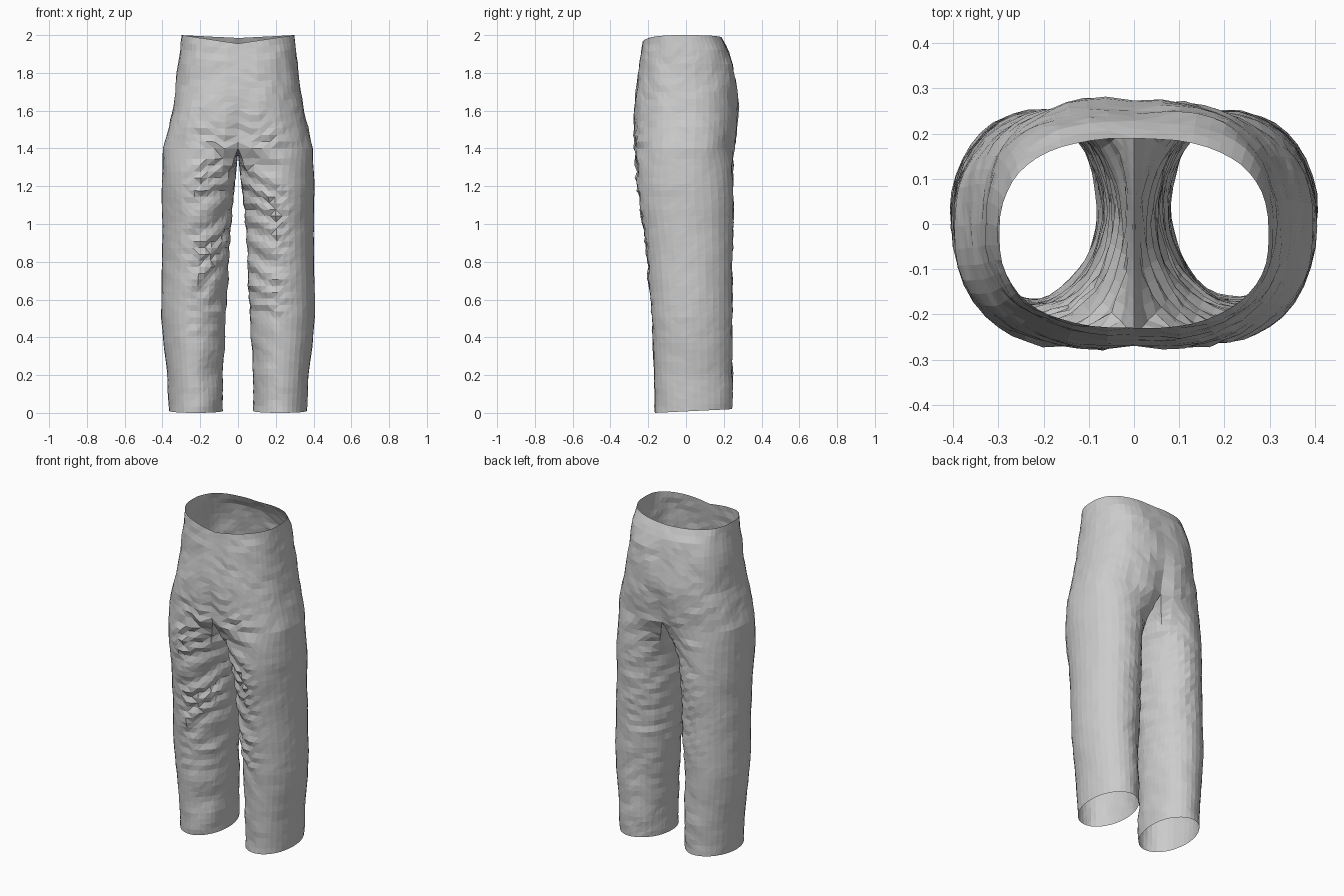
import bpy, bmesh, math
from mathutils import Vector, noise

if "Cube" in bpy.data.objects:
    bpy.data.objects.remove(bpy.data.objects["Cube"])

# leg profile: z, inner x, outer x, front y, back y
LEG = [(0, .08, .365, -.165, .245), (.2, .08, .375, -.168, .245), (.5, .065, .408, -.18, .245),
       (.8, .05, .402, -.203, .245), (1, .038, .40, -.228, .25), (1.2, .02, .405, -.258, .25),
       (1.4, .004, .398, -.275, .262)]
# hip and waist profile: z, half width, front y, back y
HIP = [(1.4, .398, -.275, .262), (1.5, .372, -.28, .275), (1.6, .345, -.28, .28), (1.7, .332, -.268, .272),
       (1.85, .315, -.25, .25), (1.93, .306, -.238, .225), (2, .298, -.23, .19)]
CROTCH, OUT, INN = 1.4, 26, 11   # crotch height, outer arc steps, inner arc points
SPREAD = math.radians(138)


def at(table, z):
    """Interpolate a profile table at height z."""
    for a, b in zip(table, table[1:]):
        if z <= b[0]:
            t = (z - a[0]) / (b[0] - a[0])
            return [p + (q - p) * t for p, q in zip(a[1:], b[1:])]
    return table[-1][1:]


def power(v, e):
    return math.copysign(abs(v) ** e, v)


def hip_arc(z):
    """Half outline of the hips, front centre to back centre."""
    w, yf, yb = at(HIP, z)
    cy, ry = (yf + yb) / 2, (yb - yf) / 2
    lift = max(0, (z - CROTCH) / .6)
    pts = []
    for i in range(OUT + 1):
        a = -math.pi / 2 + math.pi * i / OUT
        x = w * power(math.cos(a), .8) if 0 < i < OUT else 0
        y = ry * power(math.sin(a), .8)
        y *= 1 - .11 * math.exp(-(x / .05) ** 2) * max(0, 1 - abs(z - 1.42) / .28)
        drop = (.045 if y < 0 else .015) * (1 - x / w) * lift
        pts.append(Vector((x, cy + y, z - drop)))
    return pts


def leg_ring(z):
    """Closed leg outline: outer arc first, then the inner arc."""
    x0, x1, yf, yb = at(LEG, z)
    angles = [-SPREAD + 2 * SPREAD * i / OUT for i in range(OUT + 1)]
    gap = 2 * math.pi - 2 * SPREAD
    angles += [SPREAD + gap * (i + 1) / (INN + 1) for i in range(INN)]
    pts = []
    for a in angles:
        tilt = .02 * (math.sin(a) + 1) / 2 * max(0, 1 - z / .3)
        pts.append(Vector(((x0 + x1) / 2 + (x1 - x0) / 2 * math.cos(a),
                           (yf + yb) / 2 + (yb - yf) / 2 * math.sin(a), z + tilt)))
    return pts


def crotch_ring():
    """Hip outline closed by a sagging centre seam."""
    pts = hip_arc(CROTCH)
    f, b = pts[0], pts[-1]
    for i in range(INN):
        t = (i + 1) / (INN + 1)
        p = b.lerp(f, t)
        p.z -= .035 * math.sin(math.pi * t)
        pts.append(p)
    return pts


def bridge(bm, low, high, closed):
    n = len(low) if closed else OUT
    for i in range(n):
        j = (i + 1) % len(low)
        bm.faces.new((low[i], low[j], high[j], high[i]))


bm = bmesh.new()
seam = crotch_ring()
for side in (-1, 1):
    rings = []
    # legs, blending into the crotch shape near the top
    for k in range(41):
        z = 1.345 * k / 40
        t = max(0, (z - 1.12) / (CROTCH - 1.12)) ** 2
        rings.append([p.lerp(Vector((q.x, q.y, p.z)), t) for p, q in zip(leg_ring(z), seam)])
    rings.append(seam)
    n_leg = len(rings)
    # hips up to the waist
    rings += [hip_arc(CROTCH + .6 * k / 16) for k in range(1, 17)]
    verts = [[bm.verts.new((p.x * side, p.y, p.z)) for p in r] for r in rings]
    for k in range(len(verts) - 1):
        bridge(bm, verts[k], verts[k + 1], k + 1 < n_leg)

# join the halves on the centre seam
bmesh.ops.remove_doubles(bm, verts=[v for v in bm.verts if abs(v.co.x) < 1e-5], dist=1e-4)
bmesh.ops.recalc_face_normals(bm, faces=bm.faces)
bm.normal_update()

# cloth creases: diagonal folds on the front inner legs, gentle dents elsewhere
moves = []
for v in bm.verts:
    x, y, z = v.co
    ax = abs(x)
    inner = max(0, min(1, (.30 - ax) / .1))
    front = max(0, min(1, (.05 - y) / .15))
    band = max(0, min(1, (z - .3) / .4)) * max(0, min(1, (1.6 - z) / .2))
    fold = math.sin((z + .55 * ax) * 62 + 5 * noise.noise(v.co * 4))
    dents = noise.noise(v.co * 7) + .6 * noise.noise(v.co * 17)
    amp = .004 + .004 * inner + (.003 if z > 1.4 else 0)
    d = .008 * fold * inner * band * (.35 + .65 * front) + amp * dents
    if v.is_boundary:
        d *= .3
    if ax < .02 and z < CROTCH:
        d = 0
    moves.append((v, v.normal * d))
for v, m in moves:
    v.co += m
bmesh.ops.triangulate(bm, faces=bm.faces)

mesh = bpy.data.meshes.new("trousers")
bm.to_mesh(mesh)
bm.free()
obj = bpy.data.objects.new("trousers", mesh)
bpy.context.collection.objects.link(obj)
